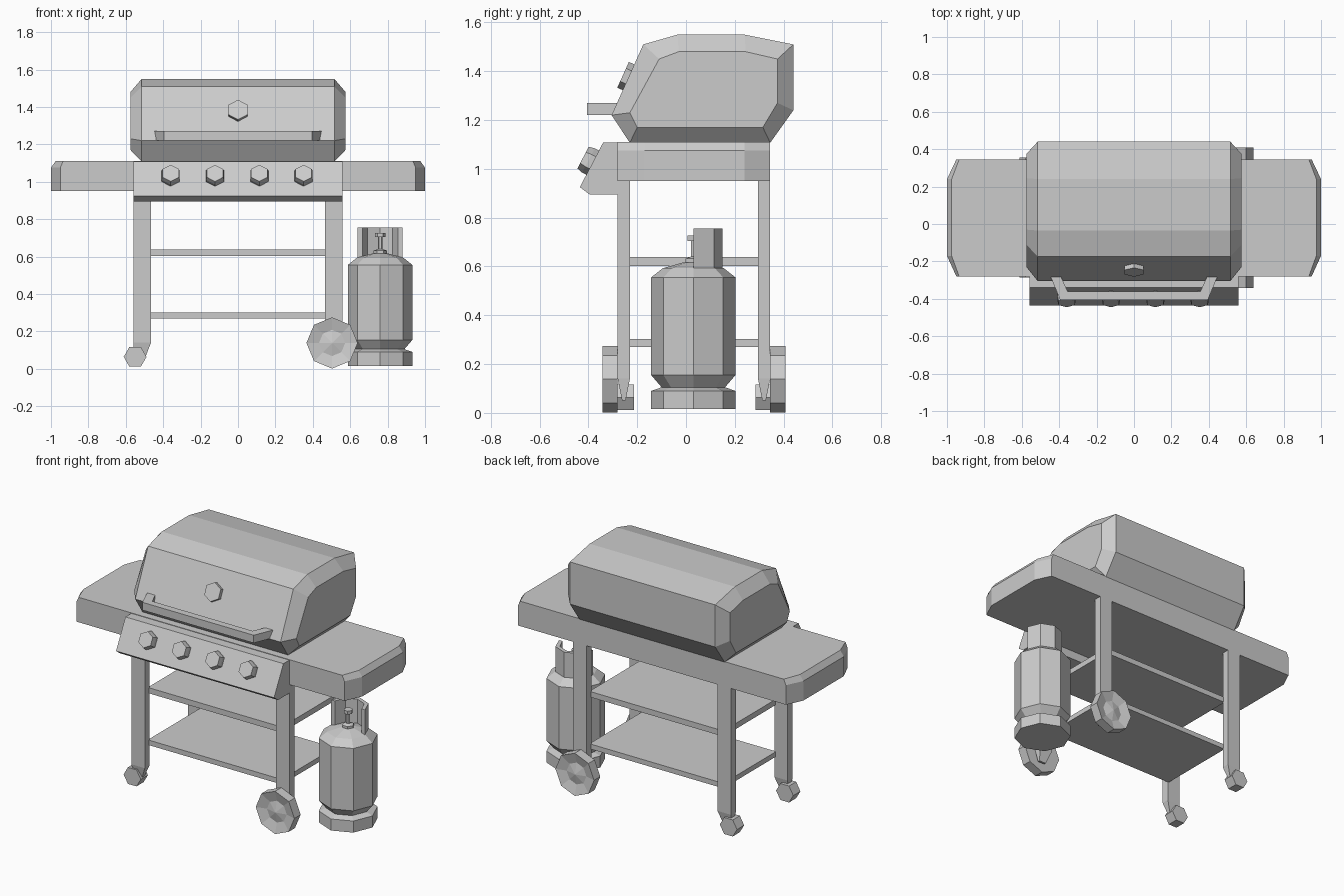
import bpy, bmesh
from math import sin, cos, pi, radians
from mathutils import Matrix, Vector

cube = bpy.data.objects.get("Cube")
if cube:
    bpy.data.objects.remove(cube, do_unlink=True)

grey = bpy.data.materials.new("plain grey")
grey.use_nodes = True
COLOR = (0.6, 0.6, 0.6, 1)
grey.diffuse_color = COLOR
grey.node_tree.nodes["Principled BSDF"].inputs["Base Color"].default_value = COLOR


def loft(name, rings, closed=True):
    """Skin a list of equal-length point rings and cap both ends."""
    bm = bmesh.new()
    rows = [[bm.verts.new(p) for p in ring] for ring in rings]
    n = len(rows[0])
    for a, b in zip(rows, rows[1:]):
        for i in range(n):
            j = (i + 1) % n
            bm.faces.new((a[i], a[j], b[j], b[i]))
    bm.faces.new(rows[0][::-1])
    bm.faces.new(rows[-1])
    bmesh.ops.remove_doubles(bm, verts=bm.verts, dist=0.0001)
    bmesh.ops.recalc_face_normals(bm, faces=bm.faces)
    mesh = bpy.data.meshes.new(name)
    bm.to_mesh(mesh)
    bm.free()
    mesh.materials.append(grey)
    obj = bpy.data.objects.new(name, mesh)
    bpy.context.collection.objects.link(obj)
    return obj


def box(name, x, y, z):
    return loft(name, [[(x[0], y[0], h), (x[1], y[0], h), (x[1], y[1], h), (x[0], y[1], h)] for h in z])


def turned(name, profile, sides, center, axis=(0, 0, 1), turn=0):
    """Stack of polygons (radius, height) along an axis."""
    rot = Vector(axis).to_track_quat('Z', 'Y').to_matrix().to_4x4()
    place = Matrix.Translation(center) @ rot
    angles = [2 * pi * i / sides + radians(turn) for i in range(sides)]
    return loft(name, [[place @ Vector((r * cos(a), r * sin(a), h)) for a in angles] for r, h in profile])


# Table slab with clipped corners and sloped ends
def slab_ring(end, corner, z):
    half = [(corner, -0.28), (end, -0.17), (end, 0.24), (corner, 0.345)]
    return [(x, y, z) for x, y in half] + [(-x, y, z) for x, y in half[::-1]]


loft("table_top", [slab_ring(1, 0.95, 0.95), slab_ring(1, 0.95, 1.075), slab_ring(0.975, 0.935, 1.11)])

# Lid: full profile in the middle, shrunken profile at each end
lid_outer = [(-0.23, 1.107), (-0.305, 1.22), (-0.175, 1.51), (-0.035, 1.55),
             (0.24, 1.55), (0.44, 1.51), (0.44, 1.24), (0.345, 1.107)]
lid_end = [(-0.2, 1.17), (-0.23, 1.23), (-0.11, 1.45), (-0.03, 1.48),
           (0.245, 1.48), (0.375, 1.45), (0.375, 1.27), (0.315, 1.17)]
sections = ((-0.575, lid_end), (-0.515, lid_outer), (0.515, lid_outer), (0.575, lid_end))
loft("lid", [[(x, y, z) for y, z in prof] for x, prof in sections])

# Thermometer on the lid slope
turned("lid_thermometer", [(0.058, -0.01), (0.058, 0.025)], 6,
       (0, -0.235, 1.375), (0, -0.912, 0.41), 90)

# Lid handle, a flat bracket
bracket = [(0.4, -0.26), (0.355, -0.36), (-0.355, -0.36), (-0.4, -0.26),
           (-0.455, -0.26), (-0.395, -0.405), (0.395, -0.405), (0.455, -0.26)]
loft("lid_handle", [[(x, y, z) for x, y in bracket] for z in (1.22, 1.27)])

# Control panel and knobs
panel = [(-0.28, 1.107), (-0.34, 1.107), (-0.435, 0.925), (-0.395, 0.895), (-0.28, 0.895)]
loft("control_panel", [[(x, y, z) for y, z in panel] for x in (-0.56, 0.56)])
for i in range(4):
    turned(f"control_knob_{i + 1}", [(0.056, -0.01), (0.056, 0.02), (0.05, 0.045)], 6,
           (-0.36 + 0.237 * i, -0.382, 1.025), (0, -0.886, 0.463), 90)

# Legs with tapered feet
for side, sx in (("right", -1), ("left", 1)):
    for end, y0, y1 in (("front", -0.28, -0.23), ("back", 0.295, 0.345)):
        rings = []
        for z, xi, xo, inset in ((0.05, 0.5, 0.55, 0.018), (0.14, 0.465, 0.56, 0), (0.96, 0.465, 0.56, 0)):
            a, b = y0 + inset, y1 - inset
            rings.append([(sx * xi, a, z), (sx * xo, a, z), (sx * xo, b, z), (sx * xi, b, z)])
        loft(f"{end}_{side}_leg", rings)

# Shelves
for name, z in (("lower_shelf", (0.27, 0.302)), ("upper_shelf", (0.602, 0.638))):
    box(name, (-0.475, 0.475), (-0.235, 0.3), z)

# Small casters on the right, large dished wheels on the left
wheel = [(0, 0), (0.137, 0), (0.137, 0.063), (0.07, 0.045), (0.0, 0.06)]
for end, sy, caster_y, wheel_y in (("front", -1, -0.25, -0.28), ("back", 1, 0.32, 0.345)):
    turned(f"{end}_caster", [(0.061, -0.036), (0.061, 0.036)], 6,
           (-0.55, caster_y, 0.064), (0, sy, 0))
    # drop the zero-radius rings to a tiny hub so the caps stay valid
    turned(f"{end}_wheel", [(max(r, 0.004), h) for r, h in wheel], 8,
           (0.503, wheel_y, 0.138), (0, sy, 0))

# Gas bottle: foot ring, body and shoulder
bottle = (0.76, 0.03, 0)
turned("bottle_body", [(0.173, 0.016), (0.173, 0.09), (0.13, 0.105), (0.173, 0.155), (0.173, 0.555),
                       (0.125, 0.593), (0.04, 0.617)], 8, bottle)
turned("bottle_valve", [(0.036, 0.61), (0.036, 0.632), (0.012, 0.64), (0.012, 0.705),
                        (0.028, 0.705), (0.028, 0.727)], 6, bottle)

# Half-round guard behind the valve
arc = [(r * cos(pi * k / 4), r * sin(pi * k / 4))
       for r, order in ((0.12, range(5)), (0.095, range(4, -1, -1))) for k in order]
loft("bottle_guard", [[(bottle[0] + x, bottle[1] + y, z) for x, y in arc] for z in (0.585, 0.755)])
